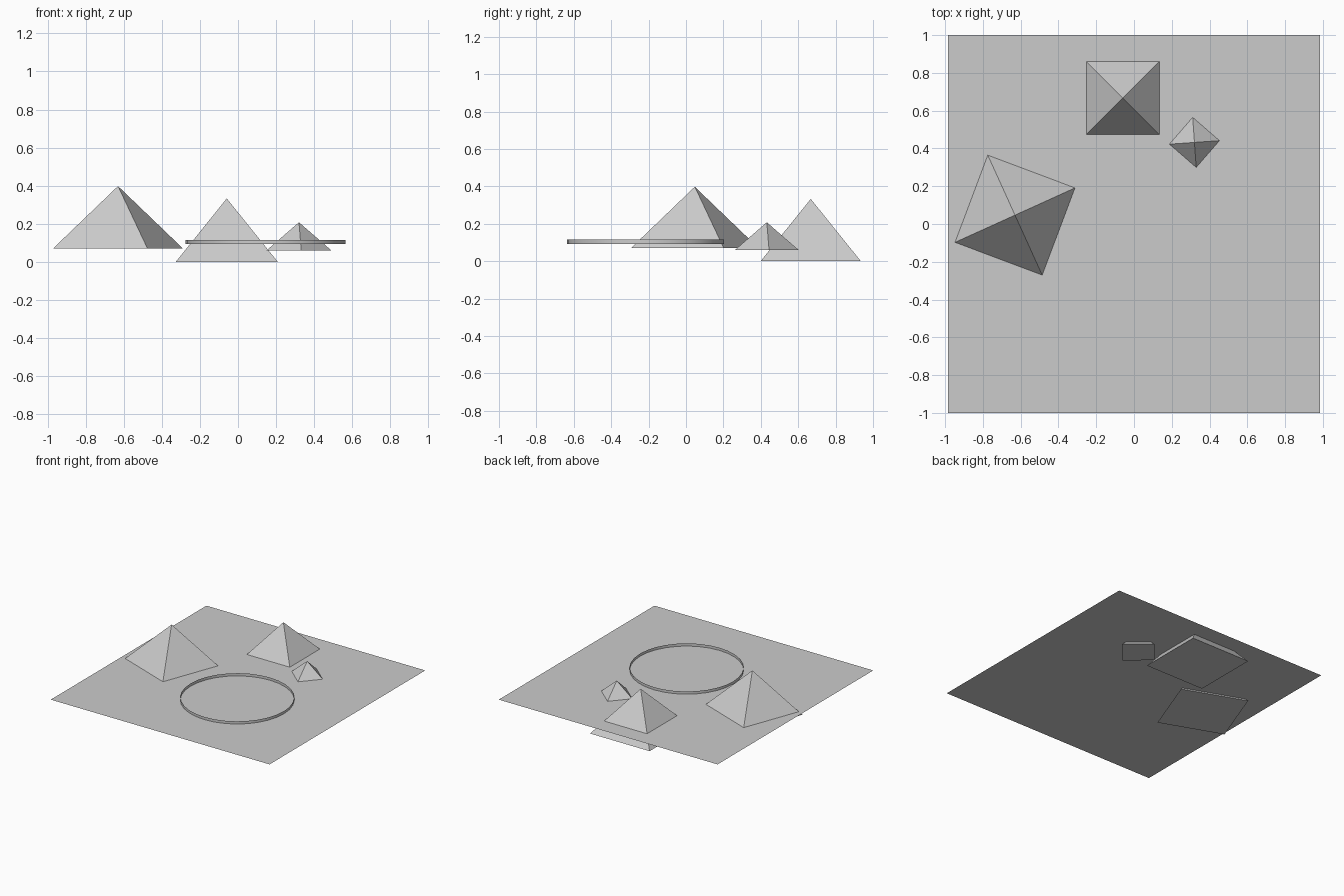
import bpy, math

if "Cube" in bpy.data.objects:
    bpy.data.objects.remove(bpy.data.objects["Cube"])

GROUND_Z = 0.093


def pyramid(name, x, y, base_z, apex_z, radius, corner_deg):
    """Closed four-sided pyramid; radius is centre to base corner."""
    h = apex_z - base_z
    bpy.ops.mesh.primitive_cone_add(vertices=4, radius1=radius, radius2=0, depth=h,
                                    location=(x, y, base_z + h / 2))
    ob = bpy.context.object
    ob.name = name
    # primitive corners lie on the axes
    ob.rotation_euler.z = math.radians(corner_deg)
    return ob


# flat ground sheet
bpy.ops.mesh.primitive_plane_add(size=2, location=(0, 0, GROUND_Z))
ground = bpy.context.object
ground.name = "ground_sheet"
ground.scale.x = 0.984

# pyramids, sunk partly through the sheet
pyramid("pyramid_back", -0.059, 0.667, 0.0, 0.333, 0.268 * math.sqrt(2), 45)
pyramid("pyramid_left", -0.63, 0.047, 0.07, 0.398, 0.375, 24.4)
pyramid("pyramid_small", 0.32, 0.432, 0.06, 0.208, 0.171, 4)

# low open ring wall of a pool
RING_H = 0.022
bpy.ops.mesh.primitive_cylinder_add(vertices=32, radius=0.42, depth=RING_H, end_fill_type='NOTHING',
                                    location=(0.145, -0.216, GROUND_Z + RING_H / 2))
ring = bpy.context.object
ring.name = "pool_ring"
bpy.ops.object.shade_smooth_by_angle()
